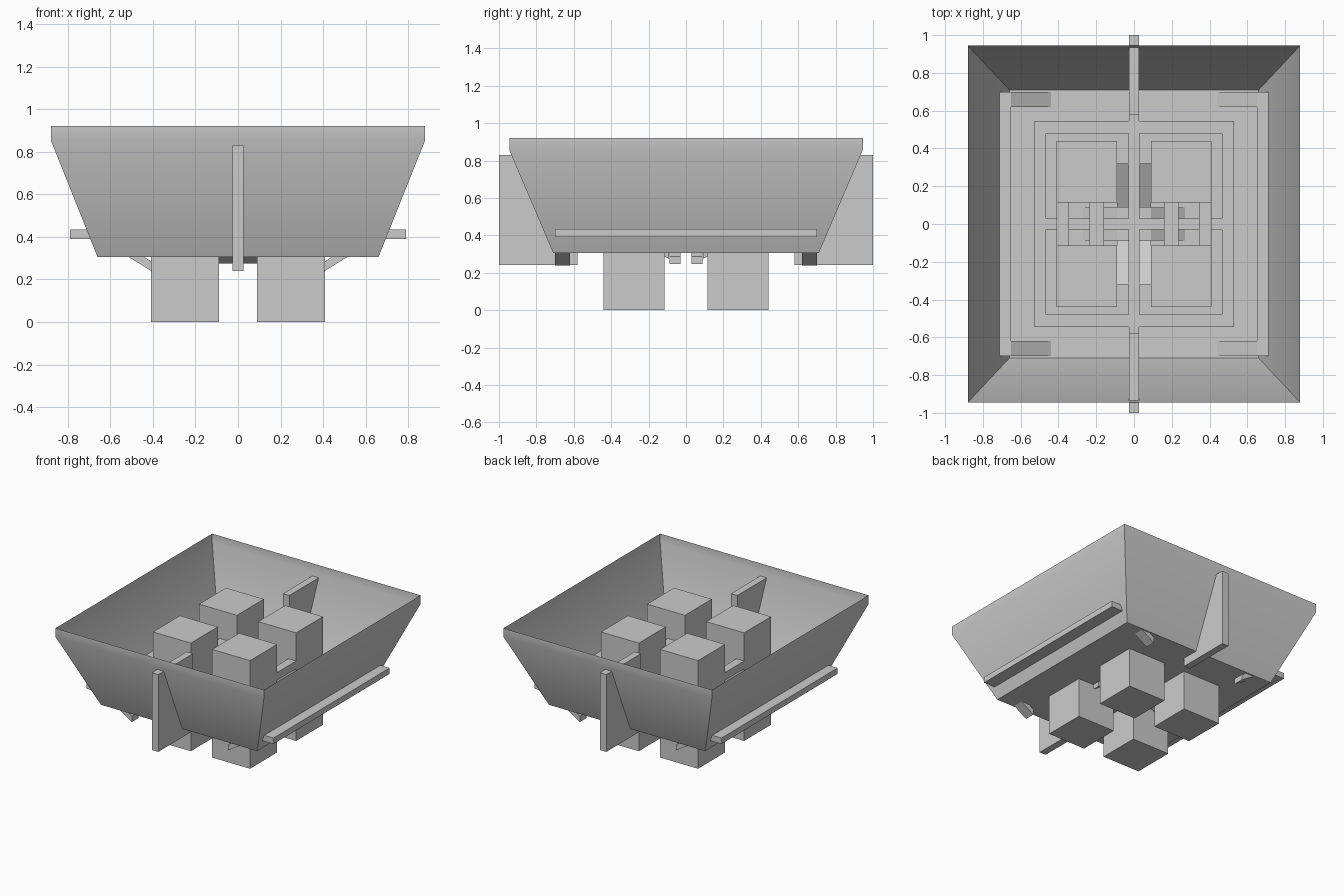
import bpy, bmesh
from math import radians

cube = bpy.data.objects.get("Cube")
if cube:
    bpy.data.objects.remove(cube)

grey = bpy.data.materials.new("plain_grey")
grey.use_nodes = True
TONE = (0.6, 0.6, 0.6, 1)
grey.diffuse_color = TONE
grey.node_tree.nodes["Principled BSDF"].inputs["Base Color"].default_value = TONE


def finish(name, bm):
    bmesh.ops.recalc_face_normals(bm, faces=bm.faces)
    mesh = bpy.data.meshes.new(name)
    bm.to_mesh(mesh)
    bm.free()
    mesh.materials.append(grey)
    obj = bpy.data.objects.new(name, mesh)
    bpy.context.collection.objects.link(obj)
    return obj


def box(name, x, y, z):
    """Box from its (min, max) range on each axis."""
    bm = bmesh.new()
    bmesh.ops.create_cube(bm, size=1)
    for v in bm.verts:
        v.co = [r[0] if c < 0 else r[1] for c, r in zip(v.co, (x, y, z))]
    return finish(name, bm)


def strut(name, along, start, end, across, thick, side=1):
    """Sloping bar: start and end are (distance, top height)."""
    bm = bmesh.new()
    bmesh.ops.create_cube(bm, size=1)
    for v in bm.verts:
        d, top = start if v.co.x < 0 else end
        w = across[0] if v.co.y < 0 else across[1]
        h = top if v.co.z > 0 else top - thick
        v.co = (d * side, w, h) if along == "x" else (w, d * side, h)
    return finish(name, bm)


# Open tub: flared walls with an upright rim, closed floor
bm = bmesh.new()
rings = []
for hx, hy, z in ((0.66, 0.71, 0.305), (0.88, 0.945, 0.855), (0.88, 0.945, 0.92)):
    rings.append([bm.verts.new((sx * hx, sy * hy, z))
                  for sx, sy in ((-1, -1), (1, -1), (1, 1), (-1, 1))])
bm.faces.new(rings[0])
for low, high in zip(rings, rings[1:]):
    for i in range(4):
        j = (i + 1) % 4
        bm.faces.new((low[i], low[j], high[j], high[i]))
tub = finish("tub", bm)
bpy.context.view_layer.objects.active = tub
tub.select_set(True)
bpy.ops.object.shade_smooth_by_angle(angle=radians(30))
tub.select_set(False)


def span(side, a, b):
    return tuple(sorted((side * a, side * b)))


for s in (-1, 1):
    end_name = "front" if s < 0 else "back"
    side_name = "right" if s < 0 else "left"
    # Upright fins at the ends, rails along the sides
    box(end_name + "_fin", (-0.027, 0.027), span(s, 0.58, 1.0), (0.24, 0.83))
    box(side_name + "_rail", span(s, 0.65, 0.79), (-0.70, 0.70), (0.39, 0.435))
    # Inner frame bars and fin link
    box(end_name + "_frame_bar", (-0.53, 0.53), span(s, 0.48, 0.545), (0.305, 0.435))
    box(side_name + "_frame_bar", span(s, 0.465, 0.53), (-0.48, 0.48), (0.305, 0.435))
    box(end_name + "_fin_link", (-0.027, 0.027), span(s, 0.545, 0.58), (0.305, 0.435))
    # Ramps rising from the hub
    strut(end_name + "_ramp", "y", (0.09, 0.32), (0.32, 0.43), (-0.09, 0.09), 0.045, s)
    # Bars joining the front and back blocks
    for label, a, b in (("inner", 0.16, 0.235), ("outer", 0.345, 0.41)):
        box(f"{side_name}_{label}_tie_bar", span(s, a, b), (-0.115, 0.115), (0.55, 0.61))
    for t in (-1, 1):
        corner = ("front_" if t < 0 else "back_") + side_name
        # Tall blocks passing through the floor
        box(corner + "_block", span(s, 0.09, 0.41), span(t, 0.115, 0.44), (0, 0.825))
        # Braces from the rails and from the hub, ending below the floor
        strut(corner + "_rail_brace", "x", (0.405, 0.283), (0.65, 0.435),
              span(t, 0.62, 0.70), 0.045, s)
        strut(corner + "_hub_brace", "x", (0.09, 0.417), (0.30, 0.287),
              span(t, 0.03, 0.088), 0.04, s)

# Centre spine, cross bar and hub
box("spine", (-0.03, 0.03), (-0.48, 0.48), (0.305, 0.435))
box("cross_bar", (-0.465, 0.465), (-0.03, 0.03), (0.305, 0.435))
box("hub", (-0.09, 0.09), (-0.09, 0.09), (0.305, 0.42))
